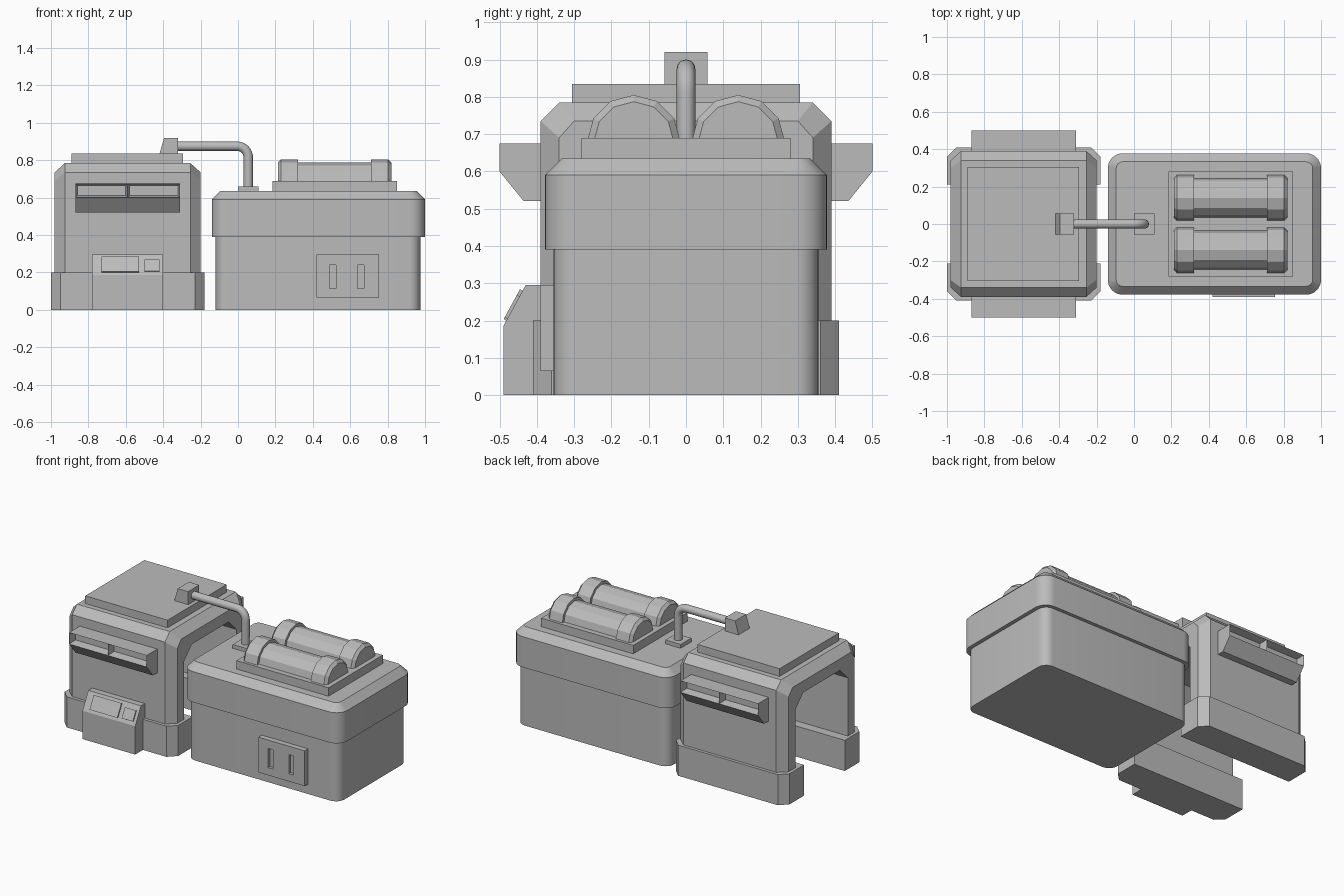
import bpy, bmesh, math
from mathutils import Vector

cube = bpy.data.objects.get("Cube")
if cube:
    bpy.data.objects.remove(cube, do_unlink=True)

GREY = (0.5, 0.5, 0.5, 1)
mat = bpy.data.materials.new("plain grey")
mat.use_nodes = True
mat.diffuse_color = GREY
mat.node_tree.nodes["Principled BSDF"].inputs["Base Color"].default_value = GREY


def finish(bm, name, smooth=False):
    bmesh.ops.recalc_face_normals(bm, faces=bm.faces)
    mesh = bpy.data.meshes.new(name)
    bm.to_mesh(mesh)
    bm.free()
    mesh.materials.append(mat)
    obj = bpy.data.objects.new(name, mesh)
    bpy.context.collection.objects.link(obj)
    if smooth:
        bpy.ops.object.select_all(action="DESELECT")
        obj.select_set(True)
        bpy.context.view_layer.objects.active = obj
        bpy.ops.object.shade_smooth_by_angle(angle=math.radians(29))
    return obj


def loft(name, rings, smooth=False):
    """Skin a list of equal-length point rings and cap both ends."""
    bm = bmesh.new()
    loops = [[bm.verts.new(p) for p in ring] for ring in rings]
    for a, b in zip(loops, loops[1:]):
        for i in range(len(a)):
            j = (i + 1) % len(a)
            bm.faces.new((a[i], a[j], b[j], b[i]))
    bm.faces.new(loops[0][::-1])
    bm.faces.new(loops[-1])
    return finish(bm, name, smooth)


def extrude_x(name, profile, *xs):
    """Prism along x from a (y, z) profile."""
    return loft(name, [[(x, y, z) for y, z in profile] for x in xs])


def box(name, x, y, z):
    return extrude_x(name, [(y[0], z[0]), (y[1], z[0]), (y[1], z[1]), (y[0], z[1])], *x)


def rounded_ring(cx, hx, hy, r, z, steps=8):
    pts = []
    for k, (sx, sy) in enumerate([(1, 1), (-1, 1), (-1, -1), (1, -1)]):
        for i in range(steps + 1):
            a = math.pi / 2 * (k + i / steps)
            pts.append((cx + sx * (hx - r) + r * math.cos(a), sy * (hy - r) + r * math.sin(a), z))
    return pts


def recess(obj, test, thickness, depth):
    """Inset every face whose centre passes the test."""
    bm = bmesh.new()
    bm.from_mesh(obj.data)
    faces = [f for f in bm.faces if test(f)]
    bmesh.ops.inset_individual(bm, faces=faces, thickness=thickness, depth=depth)
    bm.to_mesh(obj.data)
    bm.free()


# Arched housing with chamfered end edges
outer = [(0.39, 0), (0.39, 0.735), (0.34, 0.785)]
outer_end = [(0.34, 0), (0.34, 0.69), (0.30, 0.735)]
inner = [(0.27, 0), (0.27, 0.58), (0.19, 0.66)]


def arch(x, profile):
    def both(half):
        return half + [(-y, z) for y, z in reversed(half)]
    return [(x, y, z) for y, z in both(profile) + both(inner)[::-1]]


loft("arch_housing", [arch(-0.98, outer_end), arch(-0.925, outer),
                      arch(-0.255, outer), arch(-0.20, outer_end)])
box("roof_plate", (-0.89, -0.295), (-0.305, 0.305), (0.785, 0.835))

# Feet and hooded vents on both sides
for s, side in ((-1, "front"), (1, "back")):
    plan = [(-1.0, 0.21), (-0.18, 0.21), (-0.18, 0.36), (-0.23, 0.41), (-0.95, 0.41), (-1.0, 0.36)]
    loft(side + "_foot", [[(x, s * y, z) for x, y in plan] for z in (0, 0.2)])
    hood = [(0.38, 0.675), (0.50, 0.675), (0.50, 0.60), (0.435, 0.52), (0.38, 0.52)]
    vent = extrude_x(side + "_vent_hood", [(s * y, z) for y, z in hood], -0.87, -0.59, -0.31)
    recess(vent, lambda f: abs(f.normal.y) > 0.95 and abs(f.calc_center_median().y) > 0.49,
           0.015, -0.05)

# Sloped control console with thin raised panels
extrude_x("console", [(-0.38, 0), (-0.49, 0), (-0.49, 0.185), (-0.43, 0.295), (-0.38, 0.295)],
          -0.78, -0.40)


def slope_plate(name, x0, x1, z0, z1):
    def y(z):
        return -0.49 + (z - 0.185) * 0.06 / 0.11
    profile = [(y(z0), z0), (y(z0) - 0.007, z0 + 0.004), (y(z1) - 0.007, z1 + 0.004), (y(z1), z1)]
    extrude_x(name, profile, x0, x1)


slope_plate("console_screen", -0.73, -0.53, 0.20, 0.28)
slope_plate("console_keypad", -0.50, -0.42, 0.205, 0.265)

# Storage tank and its overhanging lid
loft("tank_body", [rounded_ring(0.428, 0.547, 0.355, 0.06, z) for z in (0, 0.40)], True)
loft("tank_lid", [rounded_ring(0.43, 0.57, 0.378, 0.08, 0.39),
                  rounded_ring(0.43, 0.57, 0.378, 0.08, 0.59),
                  rounded_ring(0.43, 0.525, 0.333, 0.035, 0.635)], True)

# Socket plate with two slots
bm = bmesh.new()
xs = [0.42, 0.49, 0.525, 0.64, 0.675, 0.755]
zs = [0.065, 0.115, 0.24, 0.295]
grid = [[bm.verts.new((x, -0.39, z)) for x in xs] for z in zs]
for j in range(len(zs) - 1):
    for i in range(len(xs) - 1):
        bm.faces.new((grid[j][i], grid[j][i + 1], grid[j + 1][i + 1], grid[j + 1][i]))
bm.normal_update()
slots = [f for f in bm.faces if f.calc_center_median().z > 0.115
         and f.calc_center_median().z < 0.24 and f.calc_area() < 0.006]
rim = [e for e in bm.edges if e.is_boundary]
for faces_or_edges, is_slot in ((rim, False), (slots, True)):
    if is_slot:
        out = bmesh.ops.extrude_discrete_faces(bm, faces=faces_or_edges)["faces"]
        verts = {v for f in out for v in f.verts}
        depth = 0.02
    else:
        out = bmesh.ops.extrude_edge_only(bm, edges=faces_or_edges)["geom"]
        verts = {v for v in out if isinstance(v, bmesh.types.BMVert)}
        depth = 0.04
    bmesh.ops.translate(bm, verts=list(verts), vec=(0, depth, 0))
finish(bm, "socket_plate")

# Twin canisters on a tray
box("canister_tray", (0.185, 0.85), (-0.28, 0.28), (0.63, 0.69))


def tube(name, y, sections, sides, smooth):
    loft(name, [[(x, y + r * math.sin(math.tau * i / sides), 0.68 + r * math.cos(math.tau * i / sides))
                 for i in range(sides)] for x, r in sections], smooth)


for y, side in ((-0.14, "front"), (0.14, "back")):
    tube(side + "_canister", y, [(0.30, 0.107), (0.73, 0.107)], 12, True)
    tube(side + "_canister_inner_cap", y, [(0.213, 0.107), (0.23, 0.125), (0.322, 0.125)], 12, False)
    tube(side + "_canister_outer_cap", y, [(0.71, 0.125), (0.803, 0.125), (0.82, 0.107)], 12, False)

# Bent pipe, its flange and the nozzle over the roof
bend = 0.06
path = [(0.055, 0.64)]
for i in range(9):
    a = math.pi / 2 * i / 8
    path.append((0.055 - bend + bend * math.cos(a), 0.875 - bend + bend * math.sin(a)))
path.append((-0.33, 0.875))
rings = []
for k, (x, z) in enumerate(path):
    a, b = path[max(k - 1, 0)], path[min(k + 1, len(path) - 1)]
    if k == 1:
        a = path[0]
    t = Vector((b[0] - a[0], 0, b[1] - a[1])).normalized()
    side = Vector((0, 1, 0))
    up = t.cross(side)
    rings.append([Vector((x, 0, z)) + 0.025 * (math.cos(math.tau * i / 16) * side
                  + math.sin(math.tau * i / 16) * up) for i in range(16)])
loft("bent_pipe", rings, True)
box("pipe_flange", (0, 0.11), (-0.055, 0.055), (0.63, 0.66))
nozzle = [(-0.42, 0.834), (-0.32, 0.834), (-0.32, 0.92), (-0.395, 0.92)]
loft("pipe_nozzle", [[(x, y, z) for x, z in nozzle] for y in (-0.057, 0.057)])
